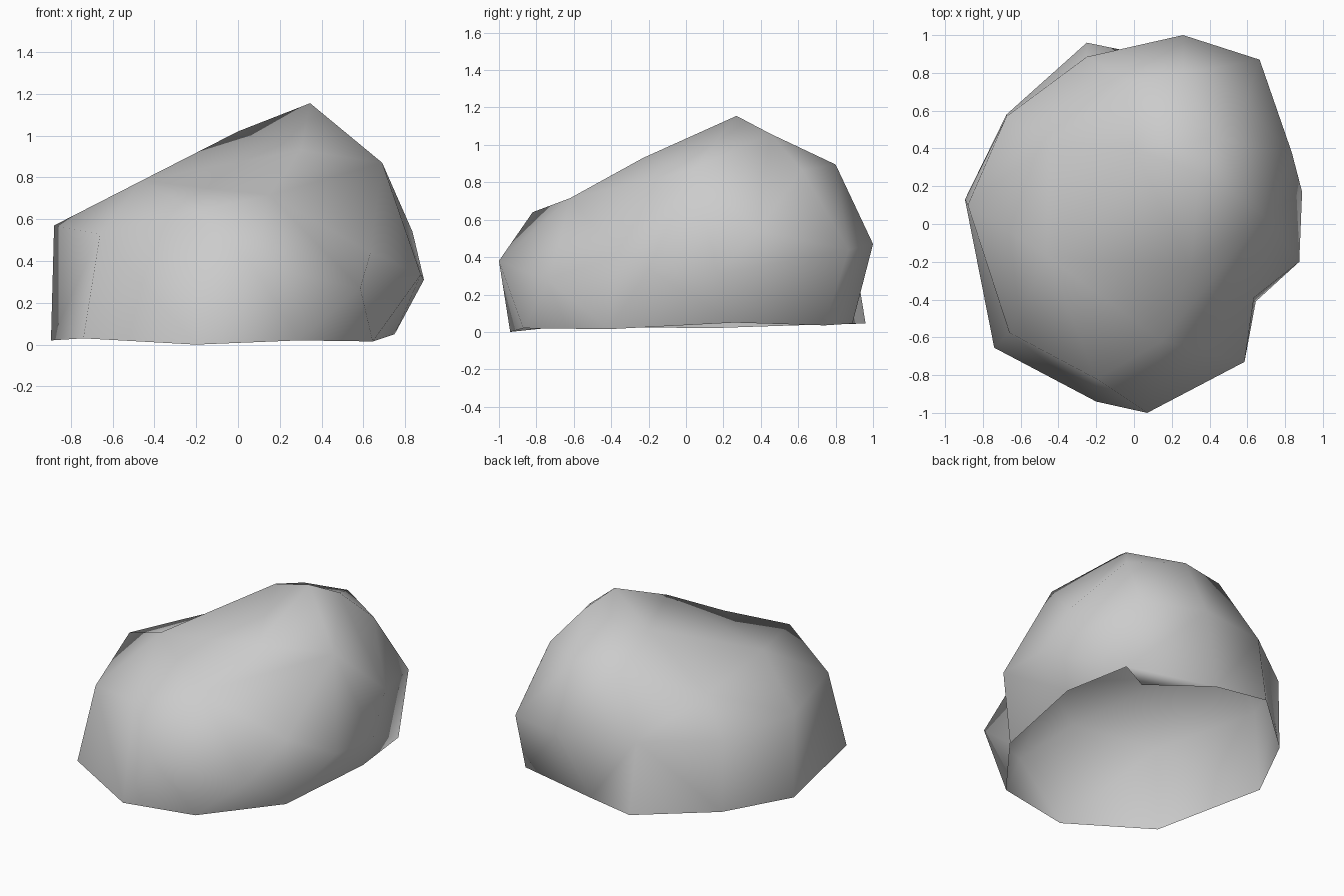
import bpy, bmesh
from mathutils import Vector

if "Cube" in bpy.data.objects:
    bpy.data.objects.remove(bpy.data.objects["Cube"])

# Contour rings of the boulder, counter-clockwise from the front, bottom to top
base = [(-.2, -.94, 0), (.29, -.87, .02), (.645, -.41, .015), (.75, .26, .05),
        (.68, .74, .035), (.09, .89, .045), (-.25, .96, .045),
        (-.675, .58, .035), (-.895, .13, .02), (-.74, -.655, .03)]
belly = [(-.2, -.82, .64), (.07, -1, .38), (.585, -.73, .27), (.635, -.39, .44),
         (.875, -.2, .335), (.89, .17, .31), (.665, .87, .44), (.26, 1, .47),
         (-.25, .885, .51), (-.675, .57, .51), (-.88, .1, .57), (-.66, -.575, .53)]
shoulder = [(.15, -.62, .715), (.69, .04, .87), (.835, .38, .54), (.58, .62, .865),
            (.26, .8, .895), (-.04, .76, .88), (-.45, .42, .71), (-.46, -.17, .785)]
crest = [(.3, -.23, .93), (.345, .27, 1.155), (.44, .45, 1.06), (0, .4, 1.02)]

bm = bmesh.new()


def add_ring(points):
    return [bm.verts.new(Vector(p)) for p in points]


def zip_rings(low, high):
    """Join two closed rings with triangles, always taking the shorter diagonal."""
    i = j = 0
    n, m = len(low), len(high)
    while i < n or j < m:
        a, b = low[i % n], high[j % m]
        a2, b2 = low[(i + 1) % n], high[(j + 1) % m]
        step_low = j == m or (i < n and (a2.co - b.co).length < (b2.co - a.co).length)
        if step_low:
            bm.faces.new((a, a2, b))
            i += 1
        else:
            bm.faces.new((a, b2, b))
            j += 1


# Open-bottomed shell
rings = [add_ring(r) for r in (base, belly, shoulder, crest)]
for low, high in zip(rings, rings[1:]):
    zip_rings(low, high)
n, peak, o, q = rings[-1]
bm.faces.new((n, peak, q))
bm.faces.new((peak, o, q))

# Small flap turned in under the back rim
tuck = bm.verts.new((.45, .61, .05))
bm.faces.new((rings[0][5], rings[0][4], tuck))
for f in bm.faces:
    f.smooth = True

mesh = bpy.data.meshes.new("boulder")
bm.to_mesh(mesh)
bm.free()
boulder = bpy.data.objects.new("boulder", mesh)
bpy.context.collection.objects.link(boulder)

# Stone colour
stone = bpy.data.materials.new("grey_stone")
stone.diffuse_color = (.6, .6, .6, 1)
stone.use_nodes = True
stone.node_tree.nodes["Principled BSDF"].inputs["Base Color"].default_value = stone.diffuse_color
mesh.materials.append(stone)
